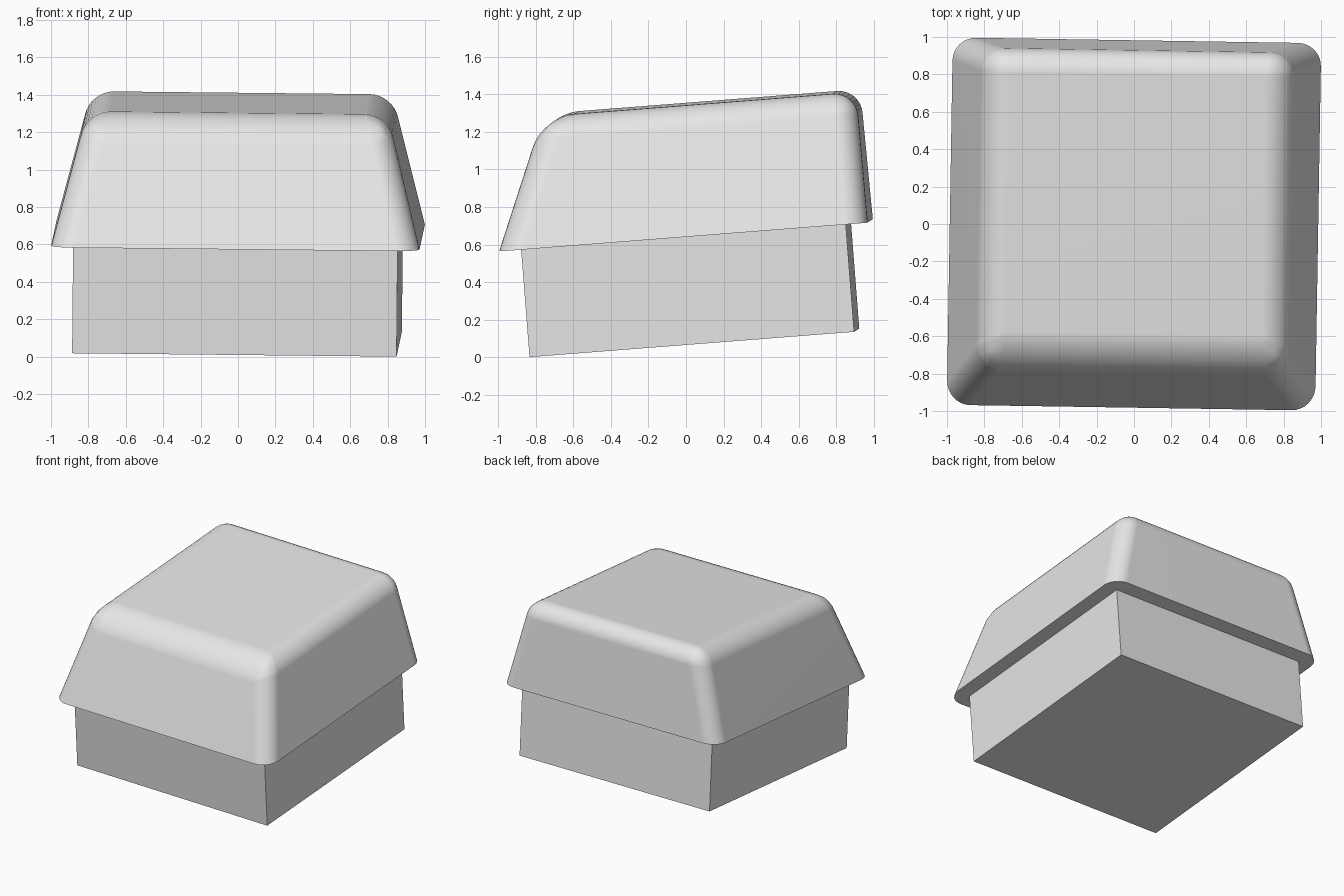
import bpy
import bmesh
from math import radians
from mathutils import Matrix, Euler

cube = bpy.data.objects.get("Cube")
if cube:
    bpy.data.objects.remove(cube, do_unlink=True)

# One plain grey for the whole model
grey = bpy.data.materials.new("light_grey")
grey.use_nodes = True
grey.diffuse_color = (0.8, 0.8, 0.8, 1)
grey.node_tree.nodes["Principled BSDF"].inputs["Base Color"].default_value = (0.8, 0.8, 0.8, 1)

# Both parts share a slightly tilted frame, at the underside of the cap
TILT = Matrix.Translation((0, 0, 0.65)) @ Euler(
    (radians(4.45), radians(0.6), radians(-0.9))).to_matrix().to_4x4()


def block(name, size, low, high, side=0, front=0, back=0, round_edges=None):
    """Square block whose top is drawn in by side, front and back insets."""
    bm = bmesh.new()
    bmesh.ops.create_cube(bm, size=1)
    for v in bm.verts:
        top = v.co.z > 0
        v.co.x *= size
        v.co.y *= size
        v.co.z = high if top else low
        if top:
            v.co.y += front if v.co.y < 0 else -back
            v.co.x -= side if v.co.x > 0 else -side
    if round_edges:
        weight = bm.edges.layers.float.new("bevel_weight_edge")
        for e in bm.edges:
            e[weight] = round_edges(*e.verts)
    mesh = bpy.data.meshes.new(name)
    bm.to_mesh(mesh)
    bm.free()
    mesh.materials.append(grey)
    obj = bpy.data.objects.new(name, mesh)
    bpy.context.collection.objects.link(obj)
    obj.matrix_world = TILT
    return obj


def cap_weight(a, b):
    """Underside stays sharp; the front top edge is the softest."""
    if a.co.z < 0.1 and b.co.z < 0.1:
        return 0
    front_top = min(a.co.z, b.co.z) > 0.1 and max(a.co.y, b.co.y) < 0
    return 1 if front_top else 0.72


# Plain square stem
block("base_block", 1.735, -0.575, 0.02)

# Tapered cap with rounded edges
cap = block("cap", 1.97, 0, 0.697, side=0.18, front=0.285, back=0.01,
            round_edges=cap_weight)
bevel = cap.modifiers.new("rounding", 'BEVEL')
bevel.limit_method = 'WEIGHT'
bevel.width = 0.17
bevel.segments = 8

bpy.ops.object.select_all(action='DESELECT')
cap.select_set(True)
bpy.context.view_layer.objects.active = cap
bpy.ops.object.modifier_apply(modifier=bevel.name)
bpy.ops.object.shade_smooth_by_angle(angle=radians(35))
normals = cap.modifiers.new("even_shading", 'WEIGHTED_NORMAL')
normals.keep_sharp = True
